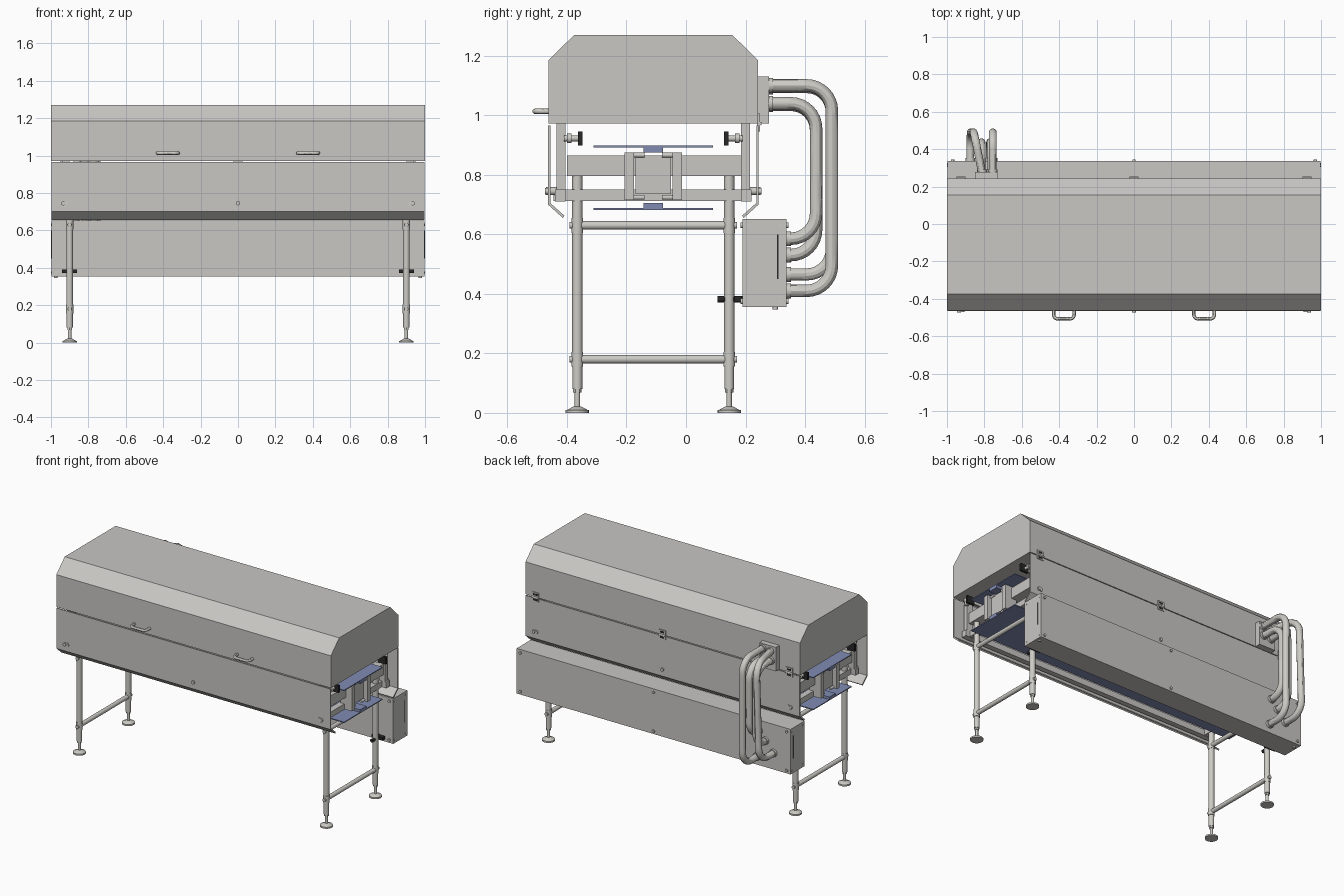
import bpy, bmesh
from mathutils import Vector

cube = bpy.data.objects.get("Cube")
if cube:
    bpy.data.objects.remove(cube, do_unlink=True)


def material(name, rgb):
    m = bpy.data.materials.new(name)
    m.use_nodes = True
    m.diffuse_color = (*rgb, 1)
    m.node_tree.nodes["Principled BSDF"].inputs["Base Color"].default_value = (*rgb, 1)
    return m


GREY = material("sheet grey", (0.58, 0.57, 0.55))
STEEL = material("warm steel", (0.61, 0.60, 0.56))
BLUE = material("belt blue", (0.22, 0.26, 0.45))
BLACK = material("black plastic", (0.02, 0.02, 0.02))
MID_Y = -0.11          # symmetry plane of the tunnel
round_parts = []


def finish(name, bm, mat):
    bmesh.ops.recalc_face_normals(bm, faces=bm.faces)
    me = bpy.data.meshes.new(name)
    bm.to_mesh(me)
    bm.free()
    me.materials.append(mat)
    ob = bpy.data.objects.new(name, me)
    bpy.context.collection.objects.link(ob)
    return ob


def box(name, x, y, z, mat=GREY):
    bm = bmesh.new()
    bmesh.ops.create_cube(bm, size=1)
    for v in bm.verts:
        v.co = [lo + (hi - lo) * (c + 0.5) for c, (lo, hi) in zip(v.co, (x, y, z))]
    return finish(name, bm, mat)


def prism(name, profile, x0, x1, mat=GREY):
    bm = bmesh.new()
    face = bm.faces.new([bm.verts.new((x0, y, z)) for y, z in profile])
    new = bmesh.ops.extrude_face_region(bm, geom=[face])["geom"]
    bmesh.ops.translate(bm, vec=(x1 - x0, 0, 0),
                        verts=[g for g in new if isinstance(g, bmesh.types.BMVert)])
    return finish(name, bm, mat)


def rod(name, a, b, r, mat=STEEL, r2=None, sides=20):
    a, b = Vector(a), Vector(b)
    bm = bmesh.new()
    bmesh.ops.create_cone(bm, cap_ends=True, segments=sides, radius1=r,
                          radius2=r if r2 is None else r2, depth=(b - a).length)
    bm.transform((b - a).to_track_quat("Z", "Y").to_matrix().to_4x4())
    bmesh.ops.translate(bm, verts=bm.verts, vec=(a + b) / 2)
    round_parts.append(finish(name, bm, mat))


def pipe(name, corners, bend, r, mat=STEEL):
    """Tube through corner points, each inner corner rounded by a Bezier arc."""
    pts = [Vector(c) for c in corners]
    knots = [(pts[0], pts[0], pts[0])]
    for p, c, n in zip(pts, pts[1:], pts[2:]):
        i, o = (p - c).normalized() * bend, (n - c).normalized() * bend
        knots += [(c + i, c + i * 1.2, c + i * 0.45), (c + o, c + o * 0.45, c + o * 1.2)]
    knots.append((pts[-1], pts[-1], pts[-1]))
    cu = bpy.data.curves.new(name, "CURVE")
    cu.dimensions = "3D"
    cu.bevel_depth, cu.bevel_resolution, cu.resolution_u = r, 4, 8
    cu.use_fill_caps = True
    sp = cu.splines.new("BEZIER")
    sp.bezier_points.add(len(knots) - 1)
    for bp, (co, left, right) in zip(sp.bezier_points, knots):
        bp.handle_left_type = bp.handle_right_type = "FREE"
        bp.co, bp.handle_left, bp.handle_right = co, left, right
    cu.materials.append(mat)
    ob = bpy.data.objects.new(name, cu)
    bpy.context.collection.objects.link(ob)
    bpy.ops.object.select_all(action="DESELECT")
    ob.select_set(True)
    bpy.context.view_layer.objects.active = ob
    bpy.ops.object.convert(target="MESH")
    round_parts.append(bpy.context.view_layer.objects.active)


def across(side, a, b=None):
    """y measured outward from the tunnel's symmetry plane."""
    if b is None:
        return MID_Y + side * a
    return sorted((MID_Y + side * a, MID_Y + side * b))


# Hood
half = [(0.352, 0.972), (0.352, 1.185), (0.265, 1.27)]
prism("hood", [(MID_Y - d, z) for d, z in half] +
      [(MID_Y + d, z) for d, z in reversed(half)], -1, 1)

# Lower skirts, posts and guides on both long sides
skirt = [(0.354, 0.966), (0.354, 0.70), (0.304, 0.655),
         (0.298, 0.662), (0.346, 0.705), (0.346, 0.966)]
for side, label in ((-1, "front"), (1, "back")):
    prism(label + "_skirt", [(across(side, d), z) for d, z in skirt], -0.998, 0.998)
    box(label + "_long_beam", (-0.95, 0.95), across(side, 0.295, 0.33), (0.71, 0.75))
    box(label + "_guide_rail", (-0.97, 0.97), across(side, 0.24, 0.25), (0.905, 0.94), STEEL)
    for x in (-0.935, 0, 0.935):
        rod(label + "_skirt_bolt", (x, across(side, 0.35), 0.745),
            (x, across(side, 0.364), 0.745), 0.011)
    for e in (-1, 1):
        box(label + "_post", sorted((e * 0.9, e * 0.94)), across(side, 0.295, 0.325), (0.71, 0.972))
        box(label + "_guide_end", sorted((e * 0.93, e * 0.985)), across(side, 0.238, 0.252),
            (0.898, 0.946), BLACK)
        rod(label + "_guide_stud", (e * 0.95, across(side, 0.24), 0.922),
            (e * 0.95, across(side, 0.30), 0.922), 0.01)
        rod(label + "_guide_knob", (e * 0.95, across(side, 0.275), 0.922),
            (e * 0.95, across(side, 0.29), 0.922), 0.016)
        rod(label + "_post_bolt", (e * 0.92, across(side, 0.315), 0.745),
            (e * 0.92, across(side, 0.36), 0.745), 0.013)

# Conveyor belts with their keels and centre beam
for z, k, label in ((0.895, -1, "upper"), (0.685, 1, "lower")):
    box(label + "_belt", (-0.99, 0.99), across(1, -0.2, 0.2), (z - 0.003, z + 0.003), BLUE)
    box(label + "_belt_keel", (-0.99, 0.99), across(1, -0.033, 0.033),
        sorted((z, z + k * 0.02)), BLUE)
box("centre_beam", (-0.95, 0.95), across(1, -0.06, 0.06), (0.735, 0.865))

# Conveyor cross members and bearing plates at each end
for e in (-1, 1):
    box("upper_cross_tube", sorted((e * 0.87, e * 0.93)), across(1, -0.29, 0.295), (0.795, 0.865))
    box("lower_cross_bar", sorted((e * 0.88, e * 0.92)), across(1, -0.335, 0.33), (0.712, 0.75))
    for side in (-1, 1):
        box("bearing_plate", sorted((e * 0.89, e * 0.975)), across(side, 0.065, 0.097), (0.715, 0.875))
        for z in (0.724, 0.866):
            rod("plate_pin", (e * 0.95, across(side, 0.03), z),
                (e * 0.95, across(side, 0.065), z), 0.008)

# Legs with levelling feet, rails and clamps
for e in (-1, 1):
    x = e * 0.9
    for y, label in ((-0.365, "front"), (0.145, "back")):
        rod(label + "_leg", (x, y, 0.16), (x, y, 0.86), 0.0175)
        rod(label + "_leg_sleeve", (x, y, 0.08), (x, y, 0.16), 0.0165)
        for z in (0.18, 0.63):
            rod(label + "_leg_collar", (x, y, z - 0.025), (x, y, z + 0.025), 0.0195)
            out = -1 if y < 0 else 1
            rod(label + "_leg_bolt", (x, y, z), (x, y + out * 0.026, z), 0.011)
        rod(label + "_foot_stem", (x, y, 0.012), (x, y, 0.08), 0.009)
        rod(label + "_foot_nut", (x, y, 0.068), (x, y, 0.08), 0.014, sides=6)
        rod(label + "_foot_cone", (x, y, 0.009), (x, y, 0.022), 0.036, r2=0.012)
        rod(label + "_foot_pad", (x, y, 0), (x, y, 0.01), 0.039)
    for z in (0.18, 0.63):
        rod("leg_rail", (x, -0.365, z), (x, 0.145, z), 0.014)
    box("clamp_knob", (x - 0.04, x + 0.04), (0.162, 0.188), (0.372, 0.392), BLACK)
    rod("clamp_screw", (x, 0.105, 0.382), (x, 0.19, 0.382), 0.011, BLACK)

# Control cabinet behind the legs
box("cabinet", (-0.998, 0.998), (0.19, 0.337), (0.355, 0.652))
for x in (-0.97, 0, 0.97):
    for z in (0.375, 0.63):
        rod("cabinet_bolt", (x, 0.183, z), (x, 0.344, z), 0.009)
for e in (-1, 1):
    for z in (0.375, 0.63):
        for y in (0.205, 0.32):
            rod("cabinet_end_screw", (e * 0.99, y, z), (e * 1.0, y, z), 0.006)
    box("cabinet_slot", sorted((e * 0.99, e * 0.9985)), (0.306, 0.31), (0.45, 0.60), BLACK)
    rod("cabinet_foot", (e * 0.975, 0.3, 0.347), (e * 0.975, 0.3, 0.36), 0.009)

# Hinges along the back seam
for x in (-0.925, 0, 0.925):
    box("hinge_leaf", (x - 0.024, x + 0.024), (0.238, 0.248), (0.945, 1.005))
    rod("hinge_pin", (x - 0.024, 0.249, 0.972), (x + 0.024, 0.249, 0.972), 0.006)
    for z in (0.957, 0.992):
        box("hinge_inset", (x - 0.015, x + 0.015), (0.245, 0.2485), (z - 0.006, z + 0.006), BLACK)

# Hood handles
for x in (-0.375, 0.375):
    pipe("hood_handle", [(x - 0.055, -0.46, 1.013), (x - 0.055, -0.507, 1.013),
                         (x + 0.055, -0.507, 1.013), (x + 0.055, -0.46, 1.013)], 0.022, 0.009)

# Cable conduits from hood to cabinet
box("conduit_plate", (-0.85, -0.73), (0.238, 0.278), (0.972, 1.13))
conduits = [(-0.755, -0.755, 0.49, 1.10, 0.41), (-0.81, -0.875, 0.49, 1.095, 0.465),
            (-0.815, -0.815, 0.437, 1.035, 0.53), (-0.76, -0.77, 0.437, 1.04, 0.585)]
for xt, xb, y, zt, zb in conduits:
    pipe("conduit", [(xt, 0.26, zt), (xt - (xt - xb) * 0.7, y, zt), (xb, y, zb), (xb, 0.33, zb)],
         0.085, 0.021)
    rod("conduit_top_nut", (xt, 0.275, zt), (xt, 0.292, zt), 0.025)
    rod("conduit_bottom_nut", (xb, 0.335, zb), (xb, 0.352, zb), 0.025)

# Smooth shading on the round parts
bpy.ops.object.select_all(action="DESELECT")
for ob in round_parts:
    ob.select_set(True)
bpy.context.view_layer.objects.active = round_parts[0]
bpy.ops.object.shade_smooth_by_angle()
